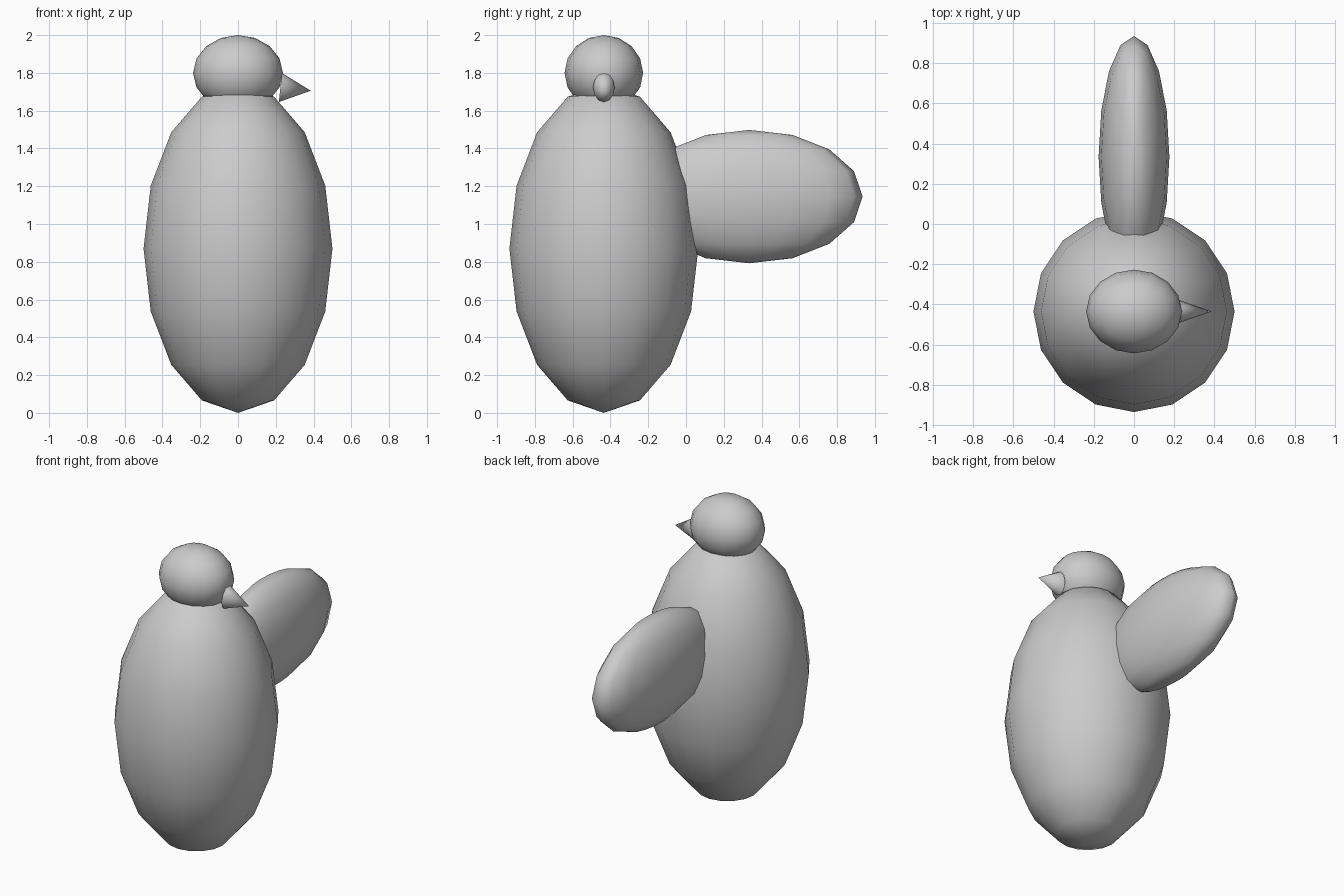
import bpy
import math

if "Cube" in bpy.data.objects:
    bpy.data.objects.remove(bpy.data.objects["Cube"])


def finish(obj, name, scale):
    obj.name = name
    obj.scale = scale
    bpy.ops.object.transform_apply(location=False, rotation=True, scale=True)
    bpy.ops.object.shade_smooth()


def ellipsoid(name, centre, radii):
    bpy.ops.mesh.primitive_uv_sphere_add(segments=16, ring_count=8, radius=1, location=centre)
    finish(bpy.context.object, name, radii)


# Tall egg-shaped body, small head and a single flat tail
ellipsoid("body", (0, -0.435, 0.87), (0.5, 0.5, 0.87))
ellipsoid("head", (0, -0.435, 1.8), (0.238, 0.208, 0.2))
ellipsoid("tail", (0, 0.335, 1.145), (0.176, 0.6, 0.353))

# Beak: narrow cone pointing to +x and slightly down
bpy.ops.mesh.primitive_cone_add(vertices=12, radius1=1, radius2=0, depth=1,
                                location=(0.305, -0.435, 1.714),
                                rotation=(0, math.radians(96), 0))
beak = bpy.context.object
finish(beak, "beak", (0.077, 0.057, 0.162))
bpy.ops.object.shade_smooth_by_angle(angle=math.radians(60))
